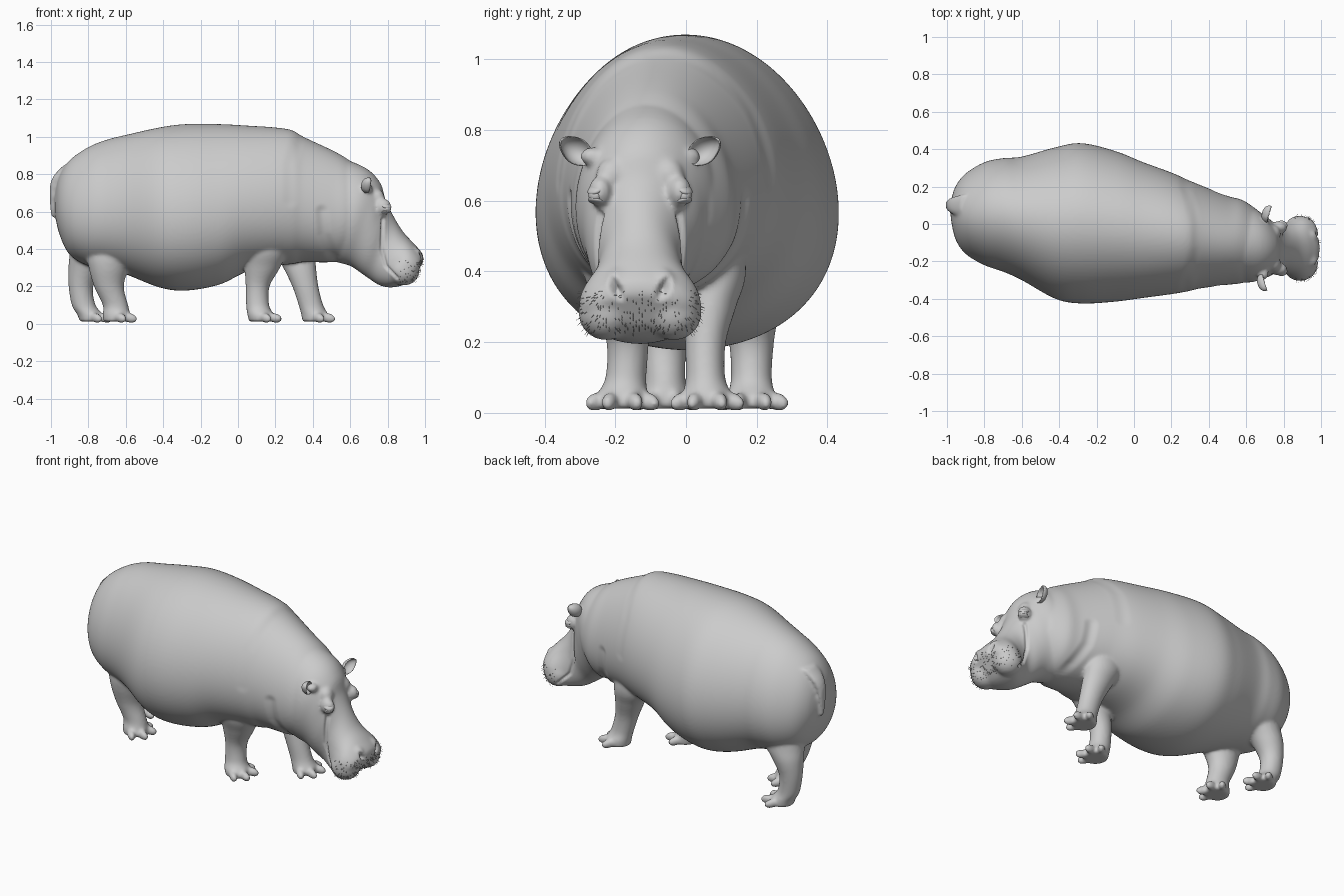
import bpy, bmesh, random
from math import sin, cos, pi, radians
from mathutils import Vector, Matrix, Euler

if "Cube" in bpy.data.objects:
    bpy.data.objects.remove(bpy.data.objects["Cube"])

random.seed(4)
HY = -0.13  # centre plane of the head


def spline(rows, steps=6):
    """Catmull-Rom through rows of numbers"""
    out = []
    for i in range(len(rows) - 1):
        p0, p1, p2, p3 = (rows[max(0, min(len(rows) - 1, i + k))] for k in (-1, 0, 1, 2))
        for s in range(steps):
            t = s / steps
            out.append([0.5 * (2 * b + (c - a) * t + (2 * a - 5 * b + 4 * c - d) * t * t
                               + (3 * b - a - 3 * c + d) * t ** 3)
                        for a, b, c, d in zip(p0, p1, p2, p3)])
    return out + [list(rows[-1])]


def loft(bm, rings, n=96, sag=0):
    """rings of (centre, half axis u, half axis v), capped; sag makes them pear shaped"""
    loops = [[bm.verts.new(c + u * (cos(2 * pi * k / n) - sag * sin(2 * pi * k / n) ** 2)
                           + v * sin(2 * pi * k / n)) for k in range(n)] for c, u, v in rings]
    for a, b in zip(loops, loops[1:]):
        for k in range(n):
            bm.faces.new((a[k], a[(k + 1) % n], b[(k + 1) % n], b[k]))
    bm.faces.new(loops[0])
    bm.faces.new(loops[-1])


def profile_loft(bm, rows, sag=0):
    """rows: top x, z, bottom x, z, y centre, half width"""
    loft(bm, [(Vector(((a + c) / 2, y, (b + d) / 2)), Vector(((a - c) / 2, 0, (b - d) / 2)),
               Vector((0, w, 0))) for a, b, c, d, y, w in spline(rows)], sag=sag)


def level_loft(bm, rows):
    """rows: x, y, z, half size x, half size y"""
    loft(bm, [(Vector((x, y, z)), Vector((rx, 0, 0)), Vector((0, ry, 0)))
              for x, y, z, rx, ry in spline(rows)], 32)


def ball(bm, pos, size, rot=(0, 0, 0)):
    m = Matrix.LocRotScale(Vector(pos), Euler(rot), Vector(size))
    return bmesh.ops.create_uvsphere(bm, u_segments=24, v_segments=14, radius=1, matrix=m)["verts"]


def make(name, bm):
    bmesh.ops.recalc_face_normals(bm, faces=bm.faces)
    me = bpy.data.meshes.new(name)
    bm.to_mesh(me)
    bm.free()
    me.shade_smooth()
    ob = bpy.data.objects.new(name, me)
    bpy.context.collection.objects.link(ob)
    return ob


bm = bmesh.new()

# Trunk: x, top z, bottom z, min y, max y
trunk = [(-.98, .69, .59, .03, .12), (-.955, .79, .48, -.08, .20), (-.9, .875, .37, -.16, .27),
         (-.8, .945, .31, -.22, .33), (-.7, .985, .29, -.255, .352), (-.6, 1.01, .265, -.30, .36),
         (-.42, 1.05, .195, -.40, .41),
         (-.28, 1.068, .178, -.425, .432), (-.1, 1.068, .21, -.415, .39), (.05, 1.06, .28, -.395, .33),
         (.2, 1.05, .31, -.375, .275), (.29, 1.035, .32, -.36, .235), (.35, 1.0, .33, -.345, .21),
         (.5, .93, .33, -.325, .15), (.58, .885, .35, -.315, .128), (.66, .825, .42, -.28, .075)]
profile_loft(bm, [(x, t, x, b, (l + r) / 2, (r - l) / 2) for x, t, b, l, r in trunk], .13)

# Head with cheeks, narrow snout and broad muzzle
profile_loft(bm, [(.52, .90, .46, .36, -.10, .19), (.68, .835, .53, .33, -.11, .203),
                  (.76, .755, .60, .31, -.122, .172), (.79, .66, .66, .27, HY, .146),
                  (.835, .57, .71, .235, HY, .120), (.885, .49, .76, .205, HY, .136),
                  (.945, .425, .82, .195, HY, .172), (.986, .375, .89, .21, HY, .158),
                  (.992, .335, .94, .25, HY, .12)])
for s in (-1, 1):
    ball(bm, (.775, HY + s * .112, .625), (.045, .034, .045))       # eye socket
    ball(bm, (.745, HY + s * .08, .67), (.04, .045, .05))           # brow
    ball(bm, (.935, HY + s * .065, .36), (.052, .042, .052))        # nostril bump
    ball(bm, (.885, HY + s * .095, .285), (.085, .08, .08))         # lip
    ball(bm, (.69, HY + s * .135, .725), (.03, .035, .026))         # ear root

# Legs with feet: x, y, z, half size x, half size y
legs = [
    [(.16, -.22, .56, .11, .07), (.15, -.205, .40, .115, .085), (.13, -.18, .3, .095, .075),
     (.105, -.165, .2, .064, .06), (.105, -.17, .1, .062, .058), (.12, -.18, .05, .07, .072),
     (.125, -.18, .012, .066, .07)],
    [(.28, .08, .56, .11, .07), (.30, .09, .40, .11, .08), (.33, .07, .3, .088, .072),
     (.36, .055, .2, .07, .058), (.39, .055, .1, .066, .056), (.41, .06, .05, .072, .07),
     (.41, .06, .012, .066, .068)],
    [(-.64, -.05, .52, .15, .10), (-.67, -.065, .38, .14, .10), (-.69, -.07, .3, .108, .088),
     (-.69, -.065, .2, .080, .068), (-.655, -.06, .1, .068, .058), (-.65, -.06, .05, .074, .068),
     (-.65, -.06, .012, .07, .068)],
    [(-.76, .15, .52, .13, .10), (-.78, .165, .38, .12, .10), (-.815, .18, .3, .092, .085),
     (-.84, .185, .2, .066, .064), (-.825, .185, .1, .064, .058), (-.79, .185, .05, .07, .068),
     (-.78, .185, .012, .066, .068)]]
for rows in legs:
    level_loft(bm, rows)
    fx, fy = rows[-1][:2]
    for a, r in ((-72, .078), (-24, .088), (24, .088), (72, .078)):  # toes
        a = radians(a)
        ball(bm, (fx + r * cos(a) * .9, fy + r * sin(a), .032), (.042, .022, .026), (0, .25, a * .6))

# Tail
level_loft(bm, [(-.90, .10, .85, .03, .06), (-.955, .10, .795, .028, .05), (-.983, .10, .74, .022, .036),
                (-.995, .10, .66, .011, .024), (-.992, .10, .57, .008, .012)])

# Fuse everything into one smooth hide
body = make("body", bm)
mod = body.modifiers.new("fuse", "REMESH")
mod.mode, mod.voxel_size, mod.use_smooth_shade = "VOXEL", .0085, True
mod = body.modifiers.new("soften", "SMOOTH")
mod.factor, mod.iterations = .5, 10
dg = bpy.context.evaluated_depsgraph_get()
skin = bpy.data.meshes.new_from_object(body.evaluated_get(dg))
body.modifiers.clear()
body.data = skin
skin.shade_smooth()

# Skin creases, drawn in side view and pressed into both flanks: path, radius, depth
creases = [([(.775, .56), (.768, .40), (.79, .31), (.85, .245)], .013, .012),
           ([(.45, .60), (.46, .48), (.51, .35)], .045, .009),
           ([(.32, 1.0), (.28, .85), (.28, .66)], .05, .003)]


def path_distance(p, pts):
    best = 9
    for a, b in zip(pts, pts[1:]):
        a, b = Vector(a), Vector(b)
        t = max(0, min(1, (p - a).dot(b - a) / (b - a).length_squared))
        best = min(best, (p - a - (b - a) * t).length)
    return best


nostrils = [(s, Vector((.985, HY + s * .068, .352))) for s in (-1, 1)]
normals = [v.normal.copy() for v in skin.vertices]
for v, n in zip(skin.vertices, normals):
    if v.co.x < .2:
        continue
    push = 0
    side = min(1, max(0, abs(n.y) - .25) * 3)
    if side:
        p = Vector((v.co.x, v.co.z))
        for pts, r, depth in creases:
            d = path_distance(p, pts)
            if d < r:
                push += side * depth * (.5 + .5 * cos(pi * d / r))
    for s, c in nostrils:
        q = v.co - c
        d = Vector((q.x * .4, q.y - s * q.z * .35, q.z * .5)).length
        if d < .02:
            push += .035 * (1 - d / .02)
    v.co -= n * push

# Eyes with lids
bm = bmesh.new()
for s in (-1, 1):
    ball(bm, (.793, HY + s * .125, .615), (.025, .021, .022))
    ball(bm, (.790, HY + s * .124, .632), (.031, .026, .013), (s * -.4, .3, 0))
    ball(bm, (.790, HY + s * .124, .599), (.027, .024, .009), (s * .2, -.2, 0))
make("eyes", bm)

# Cupped ears
bm = bmesh.new()
for s in (-1, 1):
    turn = Matrix.Translation((.705 + s * .012, HY + s * .182, .742)) @ Euler((s * .6, 0, s * -.25)).to_matrix().to_4x4()
    for v in ball(bm, (0, 0, 0), (.034, .054, .038)):
        if v.co.x > .010:
            v.co.x = .020 - 1.5 * v.co.x
        v.co.z *= 1 - 4 * max(0, v.co.y * s)
        v.co = turn @ v.co
make("ears", bm)

# Whiskers scattered over the muzzle
bm = bmesh.new()
spots = [v for v in skin.vertices if v.co.x > .86 and .225 < v.co.z < .345 and -.8 < v.normal.z < .5]
for v in random.sample(spots, min(240, len(spots))):
    n = (v.normal + Vector((0, 0, -.4))).normalized()
    m = Matrix.Translation(v.co + n * .005) @ n.to_track_quat("Z", "Y").to_matrix().to_4x4()
    bmesh.ops.create_cone(bm, segments=3, radius1=.001, radius2=.0003, depth=.014, matrix=m)
make("whiskers", bm)
